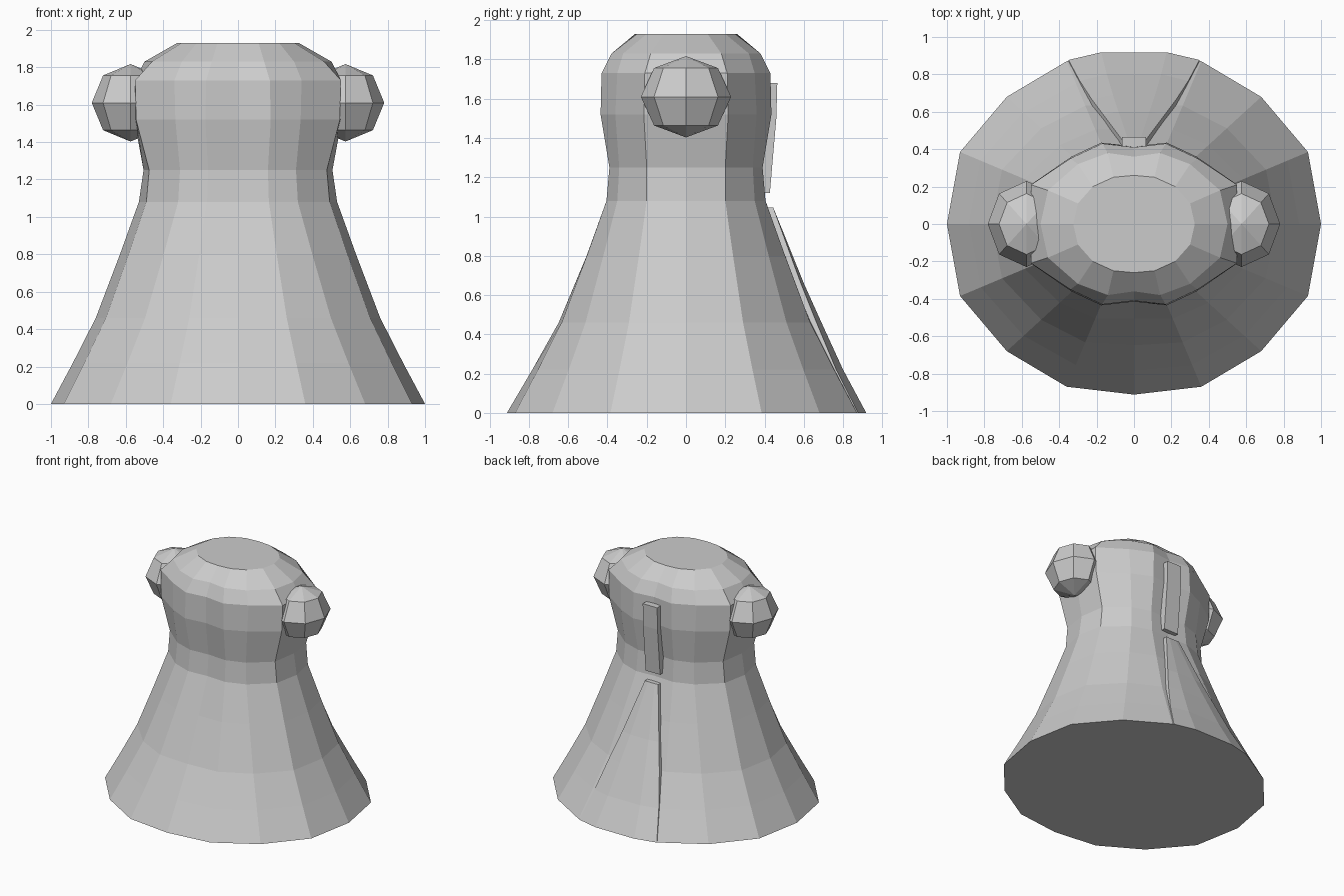
import bpy, bmesh
from math import pi
from mathutils import Matrix

if "Cube" in bpy.data.objects:
    bpy.data.objects.remove(bpy.data.objects["Cube"])


def make(name, bm):
    bmesh.ops.recalc_face_normals(bm, faces=bm.faces[:])
    me = bpy.data.meshes.new(name)
    bm.to_mesh(me)
    bm.free()
    ob = bpy.data.objects.new(name, me)
    bpy.context.collection.objects.link(ob)
    return ob


def loft(name, rings):
    bm = bmesh.new()
    rows = [[bm.verts.new(p) for p in r] for r in rings]
    n = len(rows[0])
    for a, b in zip(rows, rows[1:]):
        for i in range(n):
            j = (i + 1) % n
            bm.faces.new((a[i], a[j], b[j], b[i]))
    bm.faces.new(rows[0][::-1])
    bm.faces.new(rows[-1])
    return make(name, bm)


def full_ring(quarter, z):
    # five quarter points mirrored into a 16-sided ring
    q1 = quarter[::-1]
    half = q1 + [(-x, y) for x, y in quarter[1:]]
    return [(x, y, z) for x, y in half] + [(-x, -y, z) for x, y in half[1:-1]]


# Body: flared skirt, narrow neck and rounded head
base = [(0, .912), (.36, .87), (.68, .68), (.93, .385), (1, 0)]
waist = [(0, .395), (.165, .405), (.32, .35), (.49, .2), (.53, 0)]
rings = []
for z, t in ((0, 0), (.22, .25), (.46, .51), (.8, .785), (1.08, 1)):
    q = [(a[0] + (b[0] - a[0]) * t, a[1] + (b[1] - a[1]) * t)
         for a, b in zip(base, waist)]
    rings.append(full_ring(q, z))
for z, q in (
    (1.25, [(0, .38), (.16, .39), (.31, .34), (.475, .2), (.505, 0)]),
    (1.52, [(0, .415), (.175, .435), (.335, .36), (.545, .215), (.555, 0)]),
    (1.73, [(0, .41), (.17, .43), (.34, .35), (.55, .21), (.55, 0)]),
    (1.83, [(0, .36), (.14, .38), (.3, .32), (.46, .18), (.5, 0)]),
    (1.93, [(0, .26), (.11, .25), (.22, .2), (.3, .11), (.325, 0)]),
):
    rings.append(full_ring(q, z))
loft("body", rings)

# Side knobs
for side, label in ((1, "right"), (-1, "left")):
    bm = bmesh.new()
    bmesh.ops.create_uvsphere(bm, u_segments=8, v_segments=4, radius=1)
    bmesh.ops.transform(bm, verts=bm.verts[:], matrix=(
        Matrix.Translation((side * .575, 0, 1.61)) @ Matrix.Diagonal((.207, .23, .207, 1))))
    make(label + "_knob", bm)

# Upper back strap
side_profile = [(.40, 1.68), (.465, 1.68), (.46, 1.5), (.427, 1.12), (.38, 1.12)]
loft("back_strap", [[(x, y, z) for y, z in side_profile] for x in (-.065, .065)])

# Widening panel down the back of the skirt
panel = []
for z, w, yc, ye in ((1.045, .06, .445, .445), (.66, .165, .6, .585),
                     (.46, .225, .69, .665), (.22, .29, .80, .765), (0, .35, .918, .877)):
    outer = [(-w, ye, z), (-w / 2, yc, z), (w / 2, yc, z), (w, ye, z)]
    inner = [(x, y - .06, z) for x, y, z in outer[::-1]]
    panel.append(outer + inner)
loft("back_panel", panel)
